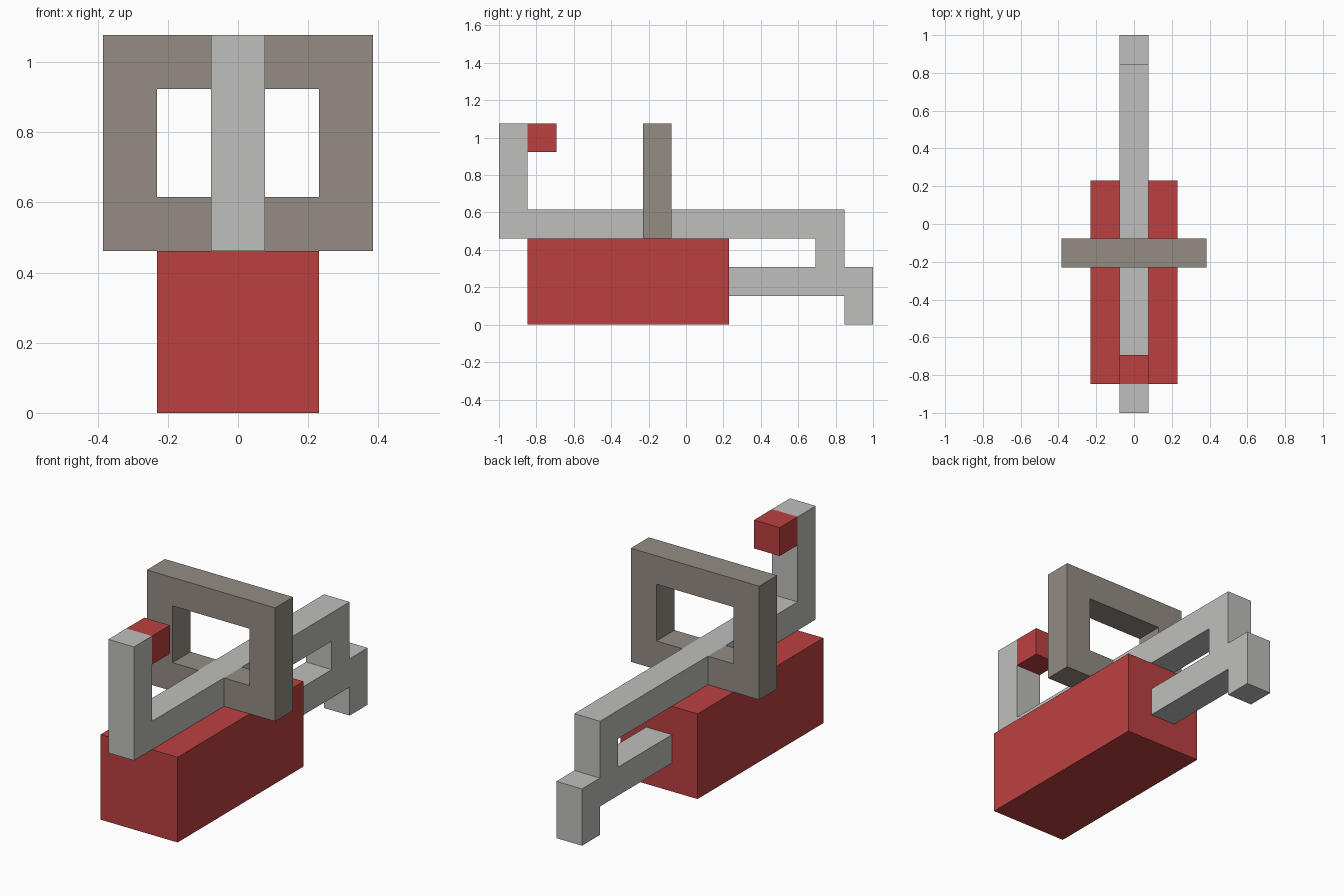
import bpy, bmesh
from mathutils import Vector

cube = bpy.data.objects.get("Cube")
if cube:
    bpy.data.objects.remove(cube, do_unlink=True)

U = 2 / 13  # block size: the whole model sits on this grid


def linear(c):
    c /= 255
    return c / 12.92 if c <= 0.04045 else ((c + 0.055) / 1.055) ** 2.4


def material(name, rgb):
    colour = [linear(c) for c in rgb] + [1]
    mat = bpy.data.materials.new(name)
    mat.use_nodes = True
    mat.diffuse_color = colour
    mat.node_tree.nodes["Principled BSDF"].inputs["Base Color"].default_value = colour
    return mat


def extrude_profile(name, points, push, mat):
    """Fill an outline given in blocks and extrude it by the push vector."""
    bm = bmesh.new()
    face = bm.faces.new([bm.verts.new(Vector(p) * U) for p in points])
    new = bmesh.ops.extrude_face_region(bm, geom=[face])["geom"]
    verts = [v for v in new if isinstance(v, bmesh.types.BMVert)]
    bmesh.ops.translate(bm, verts=verts, vec=Vector(push) * U)
    bmesh.ops.recalc_face_normals(bm, faces=bm.faces)
    mesh = bpy.data.meshes.new(name)
    bm.to_mesh(mesh)
    bm.free()
    mesh.materials.append(mat)
    obj = bpy.data.objects.new(name, mesh)
    bpy.context.collection.objects.link(obj)
    return obj


def block(name, x, y, z, mat):
    """Box from (low, high) ranges in blocks."""
    base = [(x[0], y[0], z[0]), (x[1], y[0], z[0]), (x[1], y[1], z[0]), (x[0], y[1], z[0])]
    return extrude_profile(name, base, (0, 0, z[1] - z[0]), mat)


red = material("red", (188, 64, 64))
light_grey = material("light grey", (191, 191, 189))
taupe = material("warm grey", (148, 140, 132))

# Main body and the small tip behind the front post
block("body", (-1.5, 1.5), (-5.5, 1.5), (0, 3), red)
block("post_tip", (-0.5, 0.5), (-5.5, -4.5), (6, 7), red)

# Front post, long top rail, rear drop, lower rail and foot as one side profile
rail = [(0, 3), (0, 7), (1, 7), (1, 4), (12, 4), (12, 2), (13, 2),
        (13, 0), (12, 0), (12, 1), (8, 1), (8, 2), (11, 2), (11, 3)]
extrude_profile("rail_frame", [(-0.5, y - 6.5, z) for y, z in rail], (1, 0, 0), light_grey)

# Upright square frame, open at the bottom where the rail passes through
half = [(0.5, 4), (0.5, 3), (2.5, 3), (2.5, 7)]
inner = [(1.5, 6), (1.5, 4)]
outline = (half + [(-x, z) for x, z in reversed(half)]
           + [(-x, z) for x, z in reversed(inner)] + inner)
extrude_profile("cross_frame", [(x, -1.5, z) for x, z in outline], (0, 1, 0), taupe)
